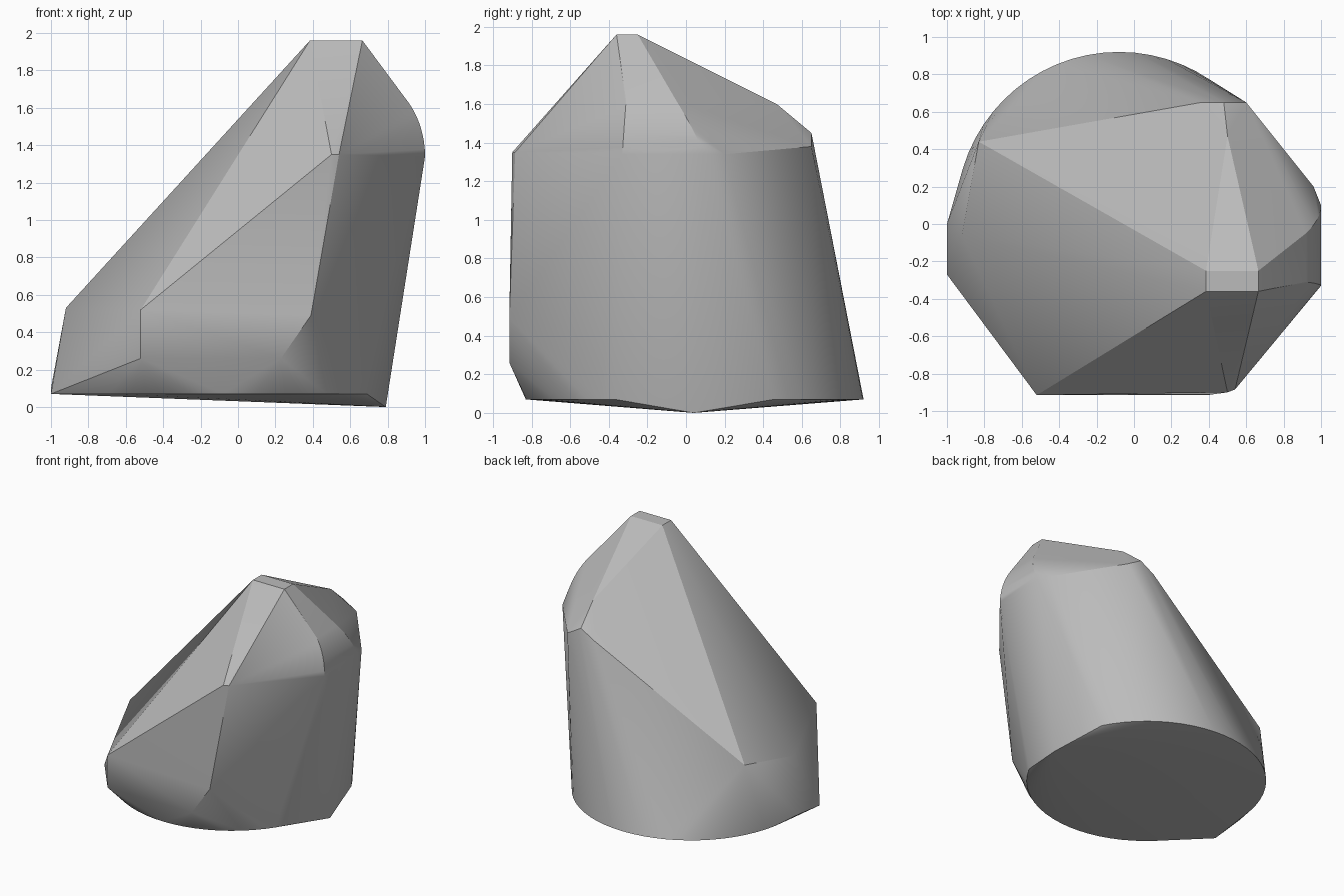
import bpy, bmesh, math

if "Cube" in bpy.data.objects:
    bpy.data.objects.remove(bpy.data.objects["Cube"], do_unlink=True)

stone = bpy.data.materials.new("plain grey")
stone.use_nodes = True
grey = (0.5, 0.5, 0.5, 1)
stone.diffuse_color = grey
stone.node_tree.nodes["Principled BSDF"].inputs["Base Color"].default_value = grey

points = []

# Round base rim, left open where the low corner takes over
for i in range(64):
    a = 2 * math.pi * i / 64
    x, y = -0.08 + 0.872 * math.cos(a), 0.045 + 0.875 * math.sin(a)
    if x < 0.72:
        points.append((x, y, 0.07))
points.append((0.79, 0.04, 0))

# Flat peak
points += [(x, y, 1.96) for x in (0.385, 0.665) for y in (-0.36, -0.25)]

# Low right shoulder
points += [(-1, -0.27, 0.07), (-1, 0, 0.1), (-0.92, -0.06, 0.53), (-0.83, 0.44, 0.62)]

# Front face outline
points += [(-0.52, -0.915, 0.52), (-0.52, -0.915, 0.26), (0.23, -0.915, 0.26),
           (0.39, -0.915, 0.49), (0.5, -0.9, 1.35), (0.54, -0.885, 1.35)]

# Rounded left shoulder, its back edge sweeping rearward as it drops
for i in range(9):
    t = i / 8
    a = math.radians(38) * t
    x, z = 0.62 + 0.38 * math.cos(a), 1.34 + 0.45 * math.sin(a)
    points += [(x, -0.33 + 0.02 * t, z), (x, 0.1 - 0.15 * t, z)]
points.append((0.96, 0.2, 1.34))

# Back crest
points += [(0.5, 0.47, 1.6), (0.48, 0.65, 1.45), (0.6, 0.65, 1.38), (0.36, 0.65, 1.38)]

# Wrap everything in one convex skin
bm = bmesh.new()
for p in points:
    bm.verts.new(p)
hull = bmesh.ops.convex_hull(bm, input=bm.verts)
loose = [v for v in bm.verts if not v.link_faces]
bmesh.ops.delete(bm, geom=loose, context="VERTS")
bmesh.ops.recalc_face_normals(bm, faces=bm.faces)
mesh = bpy.data.meshes.new("rock")
bm.to_mesh(mesh)
bm.free()
mesh.materials.append(stone)
rock = bpy.data.objects.new("rock", mesh)
bpy.context.collection.objects.link(rock)

# Smooth the round parts, keep the creases
bpy.ops.object.select_all(action="DESELECT")
rock.select_set(True)
bpy.context.view_layer.objects.active = rock
bpy.ops.object.shade_smooth_by_angle(angle=math.radians(25))
